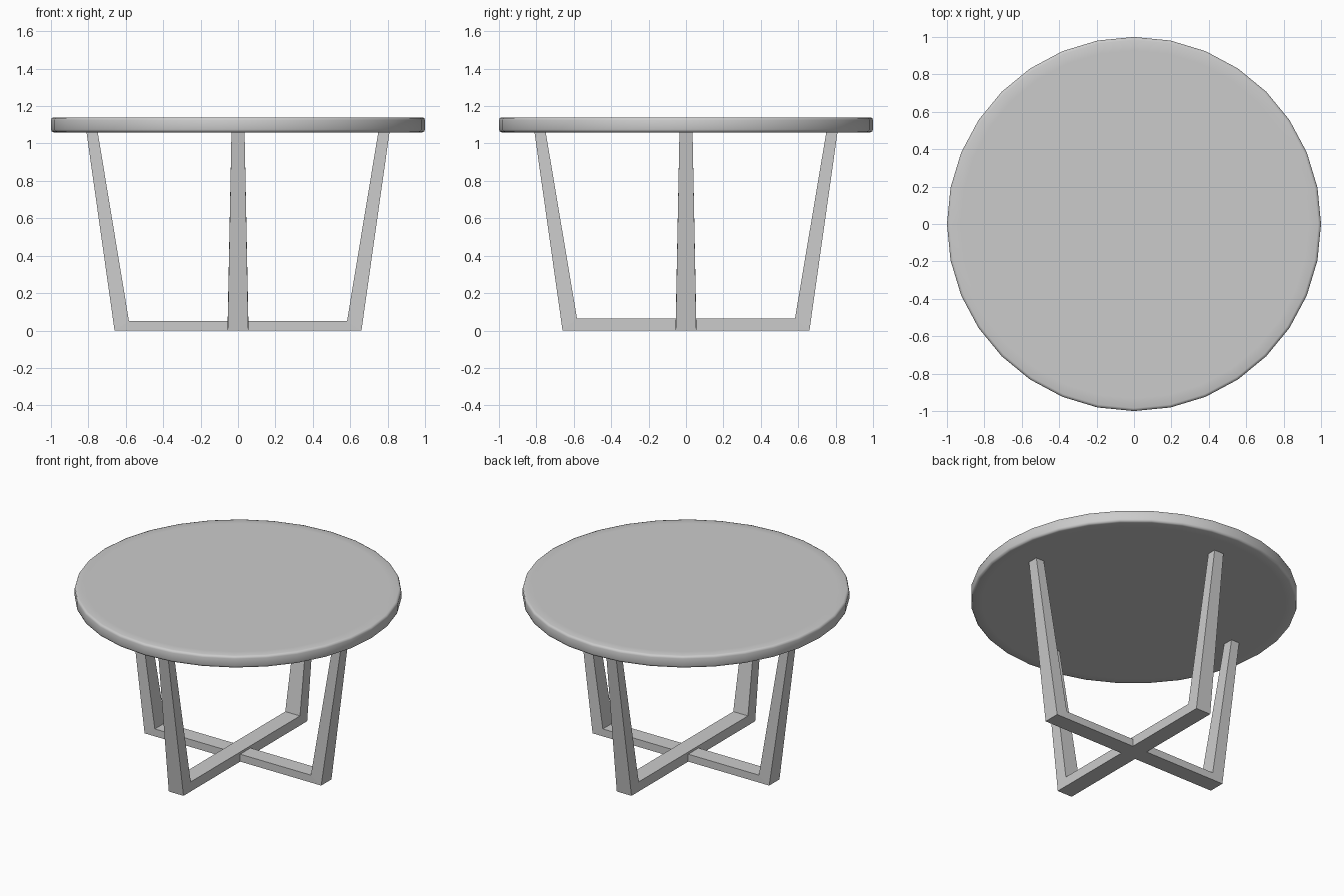
import bpy, bmesh, math

if "Cube" in bpy.data.objects:
    bpy.data.objects.remove(bpy.data.objects["Cube"])

TOP_Z = 1.14
UNDER_Z = 1.06


def make_object(name, bm, smooth=False):
    bmesh.ops.recalc_face_normals(bm, faces=bm.faces)
    for f in bm.faces:
        f.smooth = smooth
    mesh = bpy.data.meshes.new(name)
    bm.to_mesh(mesh)
    bm.free()
    obj = bpy.data.objects.new(name, mesh)
    bpy.context.collection.objects.link(obj)
    return obj


def table_top(sides=32):
    # Lathed disc with a small rounded rim
    profile = [(0.93, UNDER_Z), (0.985, UNDER_Z), (0.996, UNDER_Z + 0.004), (1.0, UNDER_Z + 0.015),
               (1.0, TOP_Z - 0.015), (0.996, TOP_Z - 0.004), (0.985, TOP_Z), (0.93, TOP_Z)]
    bm = bmesh.new()
    rings = []
    for r, z in profile:
        angles = [2 * math.pi * i / sides for i in range(sides)]
        rings.append([bm.verts.new((r * math.cos(a), r * math.sin(a), z)) for a in angles])
    for a, b in zip(rings, rings[1:]):
        for i in range(sides):
            j = (i + 1) % sides
            bm.faces.new((a[i], a[j], b[j], b[i]))
    bm.faces.new(rings[0])
    bm.faces.new(rings[-1])
    return make_object("table_top", bm, smooth=True)


def leg_frame(name, bar_height, angle):
    # U-shaped frame: outer point, inner point and half width at each corner
    half = [((0.81, UNDER_Z), (0.75, UNDER_Z), 0.035),
            ((0.66, 0.0), (0.583, bar_height), 0.055)]
    mirrored = [((-o[0], o[1]), (-i[0], i[1]), w) for o, i, w in reversed(half)]
    bm = bmesh.new()
    sections = []
    for outer, inner, w in half + mirrored:
        corners = [(outer, -w), (outer, w), (inner, w), (inner, -w)]
        sections.append([bm.verts.new((p[0], y, p[1])) for p, y in corners])
    for a, b in zip(sections, sections[1:]):
        for i in range(4):
            j = (i + 1) % 4
            bm.faces.new((a[i], a[j], b[j], b[i]))
    bm.faces.new(sections[0])
    bm.faces.new(sections[-1])
    obj = make_object(name, bm)
    obj.rotation_euler.z = angle
    return obj


table_top()
leg_frame("leg_frame_side_to_side", 0.05, 0)
leg_frame("leg_frame_front_to_back", 0.065, math.pi / 2)
